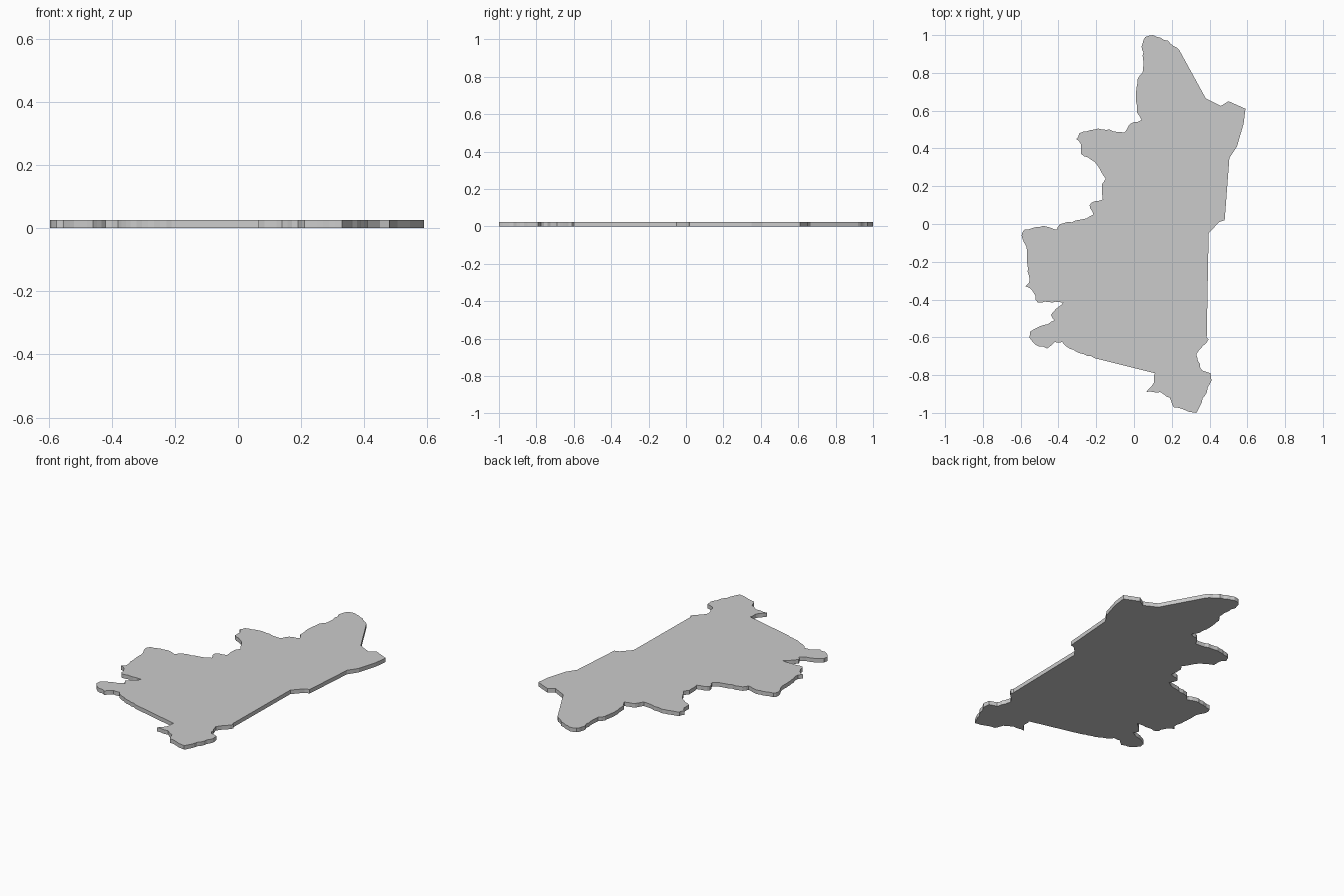
import bpy, bmesh, random
from mathutils import Vector

random.seed(4)
THICK = 0.025

# Simplified outline, counter-clockwise from the northern tip
outline = [
    (0.10, 1.00), (0.06, 0.99), (0.04, 0.94), (0.05, 0.91), (0.045, 0.80),
    (0.02, 0.77), (0.01, 0.65), (0.015, 0.59), (0.04, 0.55), (-0.02, 0.53),
    (-0.05, 0.485), (-0.19, 0.505), (-0.29, 0.48), (-0.305, 0.45),
    (-0.28, 0.42), (-0.28, 0.37), (-0.21, 0.33), (-0.15, 0.24),
    (-0.17, 0.21), (-0.165, 0.13), (-0.21, 0.12), (-0.235, 0.10),
    (-0.215, 0.05), (-0.25, 0.03), (-0.39, 0.00), (-0.41, -0.03),
    (-0.48, -0.01), (-0.58, -0.03), (-0.595, -0.06), (-0.57, -0.12),
    (-0.555, -0.31), (-0.575, -0.33), (-0.54, -0.35), (-0.51, -0.415),
    (-0.375, -0.415), (-0.44, -0.48), (-0.42, -0.51), (-0.55, -0.57),
    (-0.555, -0.60), (-0.52, -0.64), (-0.46, -0.66), (-0.42, -0.625),
    (-0.38, -0.625), (-0.34, -0.66), (-0.21, -0.71), (0.11, -0.79),
    (0.105, -0.84), (0.065, -0.89), (0.14, -0.89), (0.19, -0.92),
    (0.21, -0.97), (0.33, -1.00), (0.41, -0.83), (0.405, -0.79),
    (0.36, -0.775), (0.33, -0.69), (0.395, -0.61), (0.385, -0.60),
    (0.395, -0.05), (0.45, 0.01), (0.48, 0.02), (0.505, 0.35),
    (0.545, 0.41), (0.58, 0.53), (0.59, 0.61), (0.50, 0.65),
    (0.46, 0.625), (0.38, 0.665), (0.24, 0.92), (0.18, 0.97),
]


def ragged(points, step=0.02, amount=0.004):
    """Roughen the short coast runs, leave the long borders straight."""
    result = []
    for i, p in enumerate(points):
        a, b = Vector(p), Vector(points[(i + 1) % len(points)])
        edge = b - a
        result.append(a)
        if edge.length > 0.2 or a.x > 0.37:
            continue
        n = max(1, round(edge.length / step))
        side = Vector((-edge.y, edge.x)).normalized()
        for k in range(1, n):
            result.append(a + edge * k / n + side * random.uniform(-amount, amount))
    return result


# Flat map plate: one outline face extruded upwards
bm = bmesh.new()
base = bm.faces.new([bm.verts.new((p.x, p.y, 0)) for p in ragged(outline)])
top = bmesh.ops.extrude_face_region(bm, geom=[base], use_keep_orig=True)
bmesh.ops.translate(bm, vec=(0, 0, THICK),
                    verts=[v for v in top["geom"] if isinstance(v, bmesh.types.BMVert)])
bmesh.ops.recalc_face_normals(bm, faces=bm.faces)
mesh = bpy.data.meshes.new("map_plate")
bm.to_mesh(mesh)
bm.free()
plate = bpy.data.objects.new("map_plate", mesh)
bpy.context.collection.objects.link(plate)
